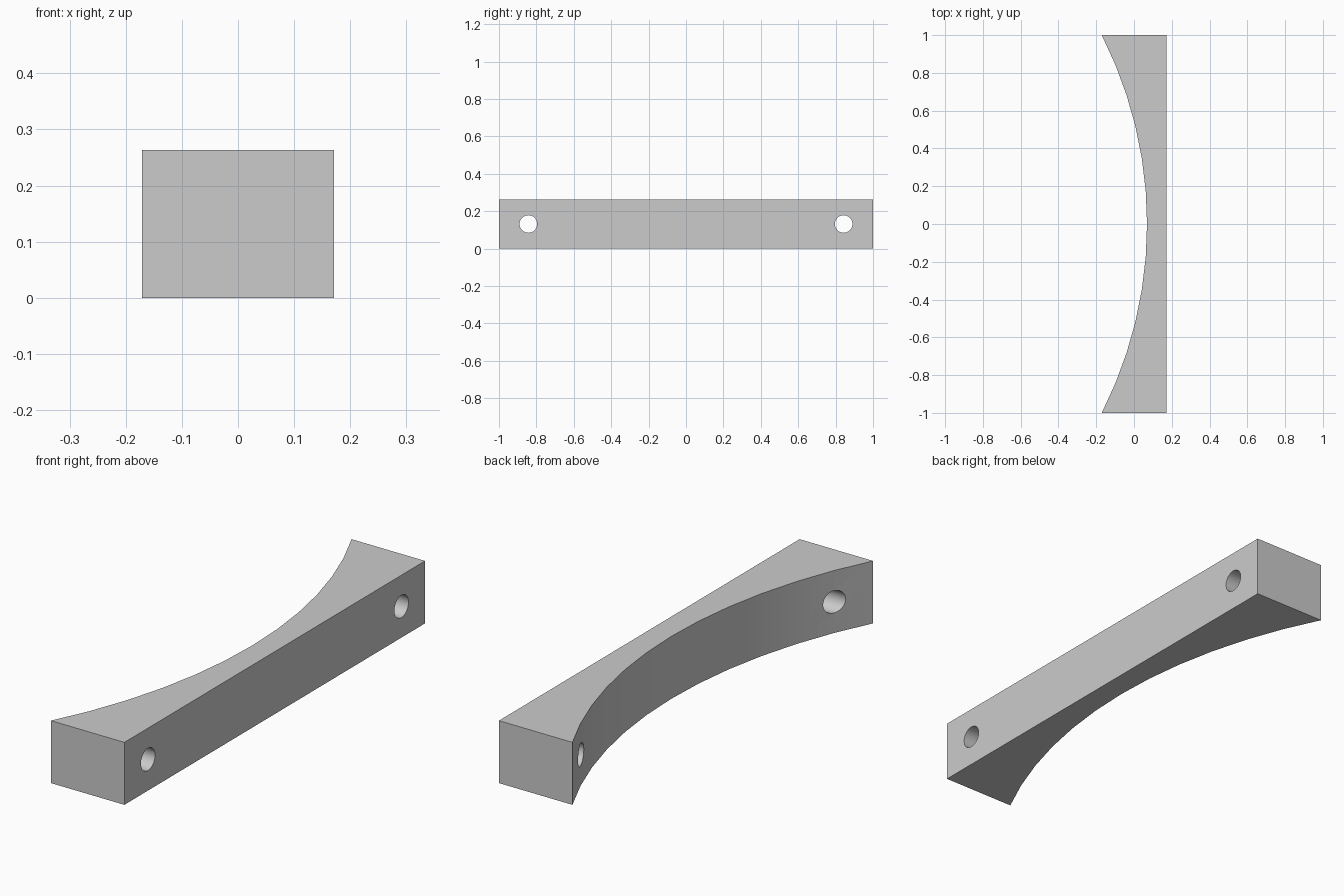
import bpy
import bmesh
import math

HALF_X, HALF_Y, HEIGHT = 0.171, 1.0, 0.263
SAGITTA = 0.24           # depth of the concave side
ARC_STEPS = 12
HOLE_Y, HOLE_R = 0.843, 0.047

cube = bpy.data.objects.get("Cube")
if cube:
    bpy.data.objects.remove(cube, do_unlink=True)

grey = bpy.data.materials.new("plain grey")
grey.use_nodes = True
colour = (0.6, 0.6, 0.6, 1)
grey.diffuse_color = colour
grey.node_tree.nodes["Principled BSDF"].inputs["Base Color"].default_value = colour

# Bar profile: flat side at +x, circular arc at -x
radius = (HALF_Y ** 2 + SAGITTA ** 2) / (2 * SAGITTA)
half_angle = math.asin(HALF_Y / radius)
centre_x = -HALF_X + SAGITTA - radius
profile = [(HALF_X, -HALF_Y), (HALF_X, HALF_Y)]
for i in range(ARC_STEPS + 1):
    a = half_angle * (1 - 2 * i / ARC_STEPS)
    profile.append((centre_x + radius * math.cos(a), radius * math.sin(a)))

bm = bmesh.new()
base = bm.faces.new([bm.verts.new((x, y, 0)) for x, y in profile])
top = bmesh.ops.extrude_face_region(bm, geom=[base])["geom"]
bmesh.ops.translate(bm, vec=(0, 0, HEIGHT),
                    verts=[v for v in top if isinstance(v, bmesh.types.BMVert)])
bmesh.ops.recalc_face_normals(bm, faces=bm.faces)
mesh = bpy.data.meshes.new("curved_bar")
bm.to_mesh(mesh)
bm.free()
mesh.materials.append(grey)
bar = bpy.data.objects.new("curved_bar", mesh)
bpy.context.collection.objects.link(bar)

# Mounting holes straight through along x
cutters = []
for name, side in (("front_hole_cutter", -1), ("back_hole_cutter", 1)):
    bpy.ops.mesh.primitive_cylinder_add(
        vertices=32, radius=HOLE_R, depth=1,
        location=(0, side * HOLE_Y, HEIGHT / 2), rotation=(0, math.pi / 2, 0))
    cutter = bpy.context.object
    cutter.name = name
    cutter.hide_render = True
    cutter.data.materials.append(grey)
    cut = bar.modifiers.new(name, "BOOLEAN")
    cut.operation = "DIFFERENCE"
    cut.solver = "EXACT"
    cut.object = cutter
    cutters.append(cutter)

# Bake the cuts, then discard the cutters
bpy.ops.object.select_all(action="DESELECT")
bar.select_set(True)
bpy.context.view_layer.objects.active = bar
for cutter in cutters:
    bpy.ops.object.modifier_apply(modifier=cutter.name)
for cutter in cutters:
    bpy.data.objects.remove(cutter, do_unlink=True)
bpy.ops.object.shade_smooth_by_angle(angle=math.radians(30))
